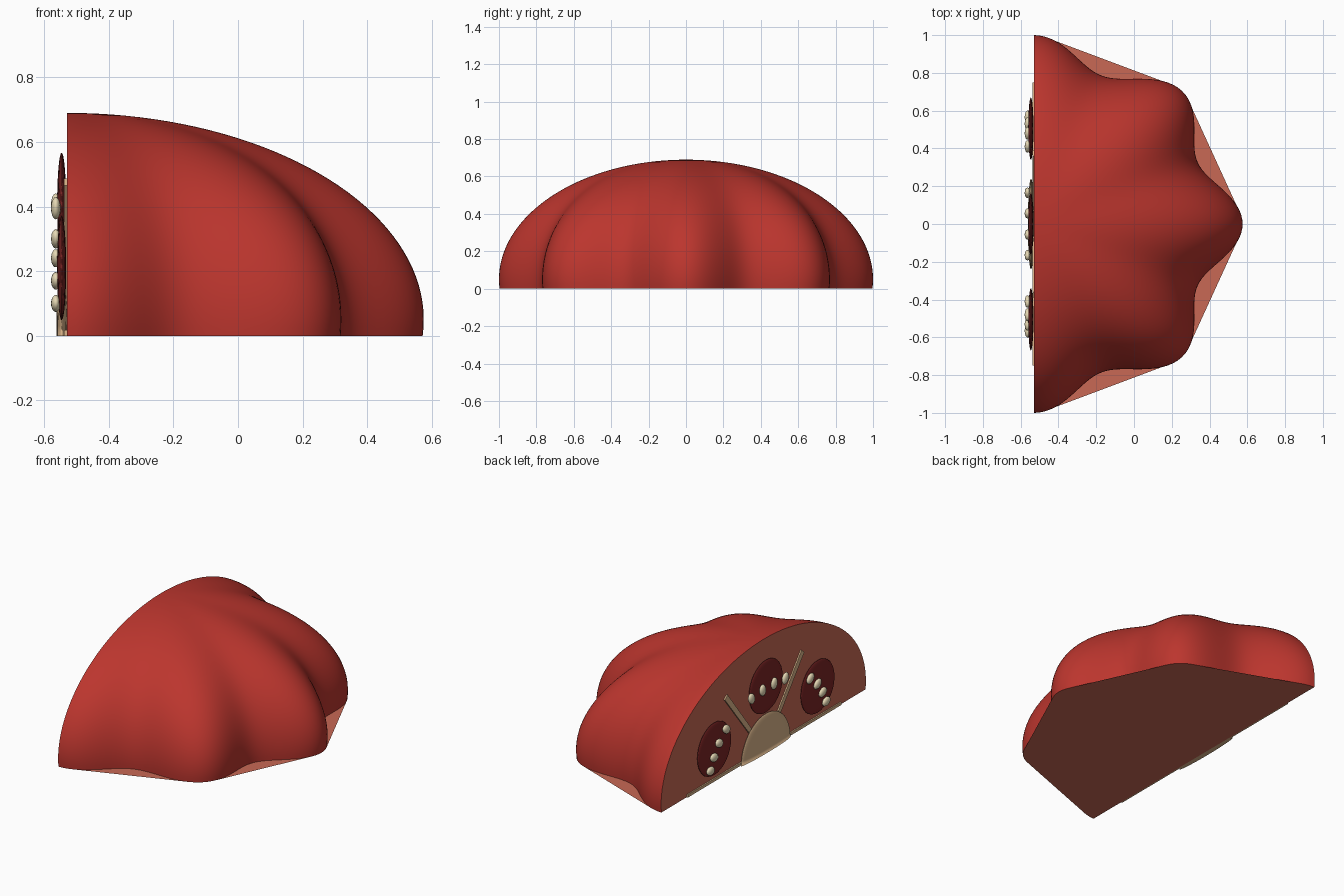
import bpy, bmesh
from math import sin, cos, pi, sqrt, atan2, asin
from mathutils import Matrix, Vector
from mathutils.geometry import convex_hull_2d

if "Cube" in bpy.data.objects:
    bpy.data.objects.remove(bpy.data.objects["Cube"])

CUT_X = -0.53      # plane of the cut face
MID_Z = 0.05       # height of the widest ring
RISE = 0.64        # dome height above the widest ring
LOBE = 0.15        # depth of the grooves between lobes


def material(name, rgb):
    m = bpy.data.materials.new(name)
    m.use_nodes = True
    m.diffuse_color = (*rgb, 1)
    node = next(n for n in m.node_tree.nodes if n.type == 'BSDF_PRINCIPLED')
    node.inputs["Base Color"].default_value = (*rgb, 1)
    return m


SKIN = material("red_skin", (0.50, 0.036, 0.027))
FLESH = material("pink_flesh", (0.58, 0.14, 0.09))
CORE = material("pale_core", (0.72, 0.47, 0.26))
SEED = material("cream_seed", (0.82, 0.72, 0.48))
GEL = material("dark_red_gel", (0.20, 0.018, 0.018))


def finish(name, bm, mat, smooth=True):
    mesh = bpy.data.meshes.new(name)
    bm.to_mesh(mesh)
    bm.free()
    mesh.materials.append(mat)
    for p in mesh.polygons:
        p.use_smooth = smooth
    ob = bpy.data.objects.new(name, mesh)
    bpy.context.collection.objects.link(ob)
    return ob


def dome_point(theta, phi):
    """Lobed dome: theta runs around, phi climbs from the widest ring."""
    ring = cos(phi)
    r = ring * (1 - LOBE * ring * sin(4 * theta) ** 2)
    return Vector((CUT_X + 1.105 * r * cos(theta), r * sin(theta), MID_Z + RISE * sin(phi)))


# Lobed skin
AROUND, UP = 128, 40
low = -asin(MID_Z / RISE)
phis = [low + (pi / 2 - low) * j / UP for j in range(UP)]
thetas = [pi * i / AROUND - pi / 2 for i in range(AROUND + 1)]
bm = bmesh.new()
rows = [[bm.verts.new(dome_point(t, p)) for t in thetas] for p in phis]
top = bm.verts.new((CUT_X, 0, MID_Z + RISE))
for a, b in zip(rows, rows[1:]):
    for i in range(AROUND):
        bm.faces.new((a[i], a[i + 1], b[i + 1], b[i]))
for i in range(AROUND):
    bm.faces.new((rows[-1][i], rows[-1][i + 1], top))
rim = [r[0].co.copy() for r in rows] + [top.co.copy()] + [r[-1].co.copy() for r in reversed(rows)]
base = [v.co.copy() for v in rows[0]]
finish("skin", bm, SKIN)

# Cut face and flat underside, which bridges the grooves
bm = bmesh.new()
bm.faces.new([bm.verts.new(co) for co in reversed(rim)])
finish("cut_face", bm, FLESH, False)
bm = bmesh.new()
hull = convex_hull_2d([co.xy for co in base])
bm.faces.new([bm.verts.new(base[i]) for i in hull])
bmesh.ops.recalc_face_normals(bm, faces=bm.faces)
if next(iter(bm.faces)).normal.z > 0:
    bmesh.ops.reverse_faces(bm, faces=bm.faces[:])
finish("underside", bm, FLESH, False)


def lens(name, mat, centre, half, turn=0.0, segments=32):
    """Flattened ball, turned about x, trimmed at the ground."""
    bm = bmesh.new()
    bmesh.ops.create_uvsphere(bm, u_segments=segments, v_segments=segments // 2, radius=1)
    bm.transform(Matrix.Translation(centre) @ Matrix.Rotation(turn, 4, 'X') @ Matrix.Diagonal((*half, 1)))
    cut = bmesh.ops.bisect_plane(bm, geom=bm.verts[:] + bm.edges[:] + bm.faces[:],
                                 plane_co=(0, 0, 0), plane_no=(0, 0, -1), clear_outer=True)
    edges = [e for e in cut["geom_cut"] if isinstance(e, bmesh.types.BMEdge)]
    if edges:
        bmesh.ops.holes_fill(bm, edges=edges)
    return finish(name, bm, mat)


# Core and seed pockets
lens("core", CORE, (-0.545, 0, 0), (0.017, 0.24, 0.235), segments=48)
for name, y, z in (("left", 0.505, 0.21), ("middle", 0, 0.405), ("right", -0.505, 0.21)):
    lens(name + "_pocket", GEL, (-0.546, y, z), (0.014, 0.165, 0.162))

# Seeds, long axis pointing away from the core
side = [(0.41, 0.30), (0.48, 0.24), (0.53, 0.17), (0.565, 0.10)]
middle = [(0.165, 0.395), (0.056, 0.405)]
for group, spots in (("side", side), ("middle", middle)):
    for n, (y, z) in enumerate(spots):
        for tag, s in (("left", 1), ("right", -1)):
            lens(f"{group}_seed_{tag}_{n + 1}", SEED, (-0.564, s * y, z),
                 (0.015, 0.036, 0.026), atan2(z, s * y), 16)

# Ribs between the pockets
for n in range(4):
    a = n * pi / 3
    tip = Vector((0, 0.75 * cos(a), 0.55 * sin(a)))
    bm = bmesh.new()
    bmesh.ops.create_cube(bm, size=1)
    bm.transform(Matrix.Translation(Vector((CUT_X - 0.003, 0, 0)) + tip / 2)
                 @ Matrix.Rotation(atan2(tip.z, tip.y), 4, 'X')
                 @ Matrix.Diagonal((0.01, tip.length, 0.035, 1)))
    for v in bm.verts:
        v.co.z = max(v.co.z, 0)
    finish(f"rib_{n + 1}", bm, CORE, False)
